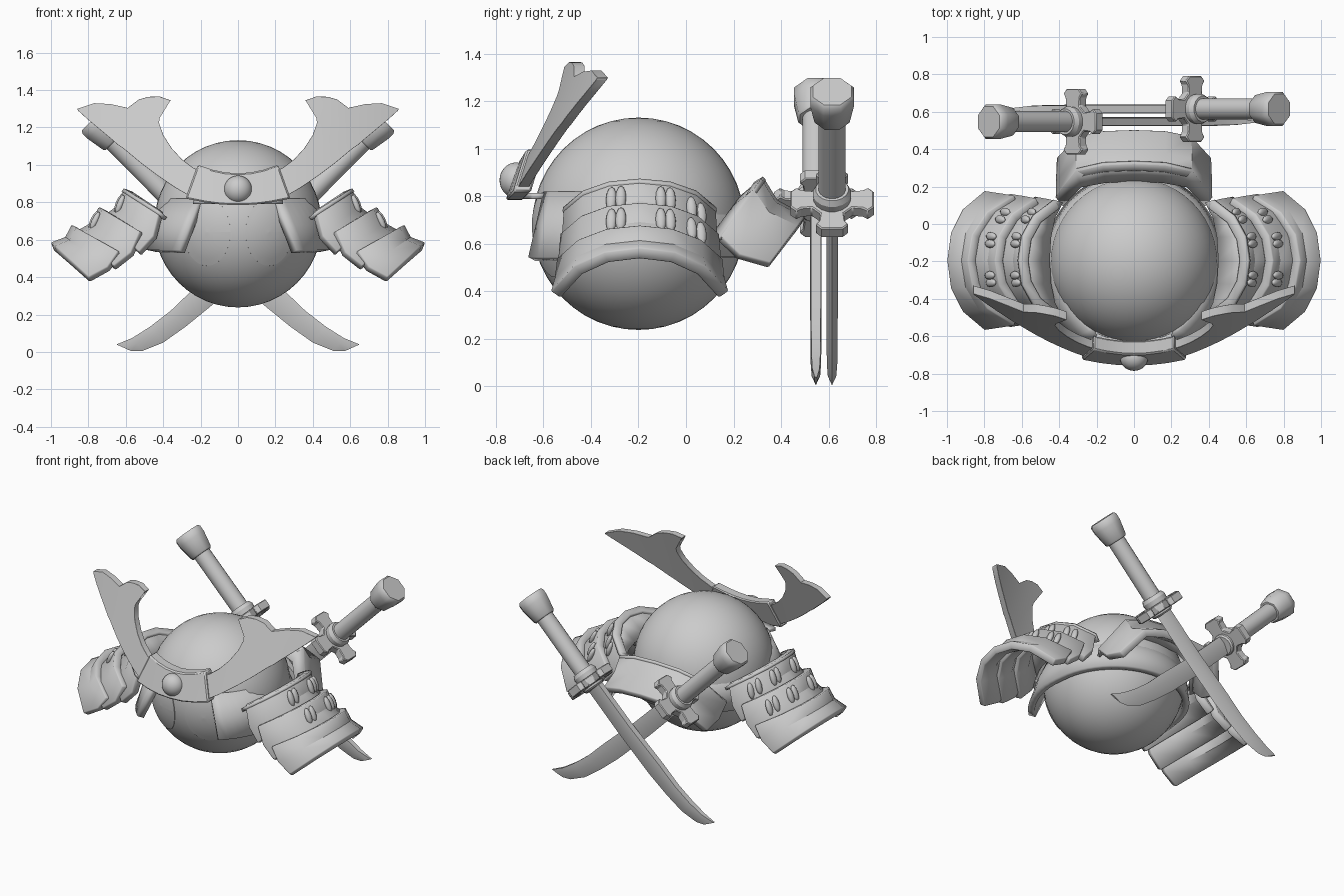
import bpy, bmesh, math
from mathutils import Vector, Matrix

if "Cube" in bpy.data.objects:
    bpy.data.objects.remove(bpy.data.objects["Cube"])

grey = bpy.data.materials.new("plain grey")
grey.diffuse_color = (0.6, 0.6, 0.6, 1)
grey.use_nodes = True
grey.node_tree.nodes["Principled BSDF"].inputs["Base Color"].default_value = grey.diffuse_color
HEAD = Vector((0, -0.2, 0.685))
R = 0.447


def finish(bm, name, angle=30, bevel=0, solid=0, recalc=True):
    if recalc:
        bmesh.ops.recalc_face_normals(bm, faces=bm.faces)
    me = bpy.data.meshes.new(name)
    bm.to_mesh(me)
    bm.free()
    me.materials.append(grey)
    ob = bpy.data.objects.new(name, me)
    bpy.context.collection.objects.link(ob)
    if solid:
        m = ob.modifiers.new("thickness", 'SOLIDIFY')
        m.thickness, m.offset = solid, -1
        m.use_even_offset = True
    if bevel:
        m = ob.modifiers.new("soft edges", 'BEVEL')
        m.width, m.segments, m.limit_method = bevel, 1, 'ANGLE'
        m.angle_limit = math.radians(50)
    bpy.ops.object.select_all(action='DESELECT')
    ob.select_set(True)
    bpy.context.view_layer.objects.active = ob
    bpy.ops.object.shade_smooth_by_angle(angle=math.radians(angle))
    return ob


def sheet(rows, name, outward, **kw):
    """Open grid of points, its front turned along outward(center)."""
    bm = bmesh.new()
    vs = [[bm.verts.new(p) for p in r] for r in rows]
    for a, b in zip(vs, vs[1:]):
        for i in range(len(a) - 1):
            bm.faces.new((a[i], a[i + 1], b[i + 1], b[i]))
    bm.normal_update()
    if sum(f.normal.dot(outward(f.calc_center_median())) for f in bm.faces) < 0:
        bmesh.ops.reverse_faces(bm, faces=bm.faces)
    return finish(bm, name, recalc=False, **kw)


def ball(name, loc, scale, rot=Matrix(), seg=48):
    bm = bmesh.new()
    bmesh.ops.create_uvsphere(bm, u_segments=seg, v_segments=seg // 2, radius=1,
                              matrix=Matrix.Translation(loc) @ rot @ Matrix.Diagonal((*scale, 1)))
    return finish(bm, name, 60)


# head and flush oval eyes
ball("head", HEAD, (R, R, R))
for s in (-1, 1):
    rows = []
    for r in (0.01, 0.2, 0.4, 0.6, 0.8, 0.999, 1):
        row = []
        for i in range(33):
            a = math.tau * i / 32
            x, z = s * 0.165 + 0.125 * r * math.cos(a), 0.64 + 0.18 * r * math.sin(a) - HEAD.z
            lift = -0.002 if r == 1 else 0.004
            row.append((x, HEAD.y - math.sqrt((R + lift) ** 2 - x * x - z * z), z + HEAD.z))
        rows.append(row)
    sheet(rows, "eye", lambda c: c - HEAD, angle=40)

# arched armour plates: each row is (out, z, drop_out, drop_z, half_width)
STATION = (-1, -0.74, -0.4, 0, 0.4, 0.74, 1)


def arch(row, t, frac):
    a = abs(t)
    ks = (0, 0.4, 0.74, 1)
    for i in range(3):
        if a <= ks[i + 1]:
            w = (a - ks[i]) / (ks[i + 1] - ks[i])
            f = frac[i] * (1 - w) + frac[i + 1] * w
            break
    o, z, do, dz, hw = row
    return Vector((o + do * f, t * hw, z + dz * f))


def shoulder_rows(tier):
    A = ((0.61, 0.875), (0.745, 0.775), (0.89, 0.68))[tier]
    B = ((0.73, 0.72), (0.865, 0.645), (1.0, 0.585))[tier]
    k = (0.92, 0.96, 1)[tier]
    drop = (-0.19, -0.22, -0.25)[tier]
    mid = ((A[0] + B[0]) / 2 - 0.022, (A[1] + B[1]) / 2 - 0.018)
    return [(*A, drop, -0.12 - 0.01 * tier, 0.35 * k), (*mid, (drop - 0.2) / 2, -0.16, 0.36 * k),
            (*B, -0.20, -0.185, 0.375 * k)]


SHOULDER_FRAC = (0, 0.1, 0.42, 1)
for s in (-1, 1):
    put = lambda p: Vector((s * p.x, p.y + HEAD.y + 0.005, p.z))
    for tier in range(3):
        rows = shoulder_rows(tier)
        sheet([[put(arch(r, t, SHOULDER_FRAC)) for t in STATION] for r in rows], "shoulder_plate",
              lambda c: Vector((s * 0.6, 0, 0.8)), solid=0.05, bevel=0.006)
        if tier == 0:
            # sloping flange closing the gap to the head
            inner = (0.45, 0.75, -0.07, -0.03, 0.31)
            sheet([[put(arch(r, t, SHOULDER_FRAC)) for t in STATION] for r in (inner, rows[0])],
                  "shoulder_flange", lambda c: Vector((-s * 0.6, 0, 0.8)), solid=0.02)
        if tier == 2:
            continue
        # paired lacing cords lying on the plate
        for y in (-0.30, -0.09, 0.04):
            for off in (-0.02, 0.02):
                t = (y + off - HEAD.y) / rows[1][4]
                a, m, b = (put(arch(r, t, SHOULDER_FRAC)) for r in rows)
                rot = (m - a).to_track_quat('Z', 'Y').to_matrix().to_4x4()
                ball("lacing_cord", a.lerp(m, 0.85) + Vector((s * 0.006, 0, 0.008)),
                     (0.023, 0.018, 0.055), rot, 12)

# rear neck plate with its flange
rear = [(0.324, 0.884, -0.18, -0.25, 0.42), (0.385, 0.785, -0.16, -0.23, 0.42), (0.505, 0.72, -0.15, -0.2, 0.415)]
flange = (0.225, 0.80, -0.13, -0.18, 0.38)
REAR_FRAC = (0, 0.04, 0.22, 1)
rear_put = lambda r: [Vector((p.y, p.x, p.z)) for p in (arch(r, t, REAR_FRAC) for t in STATION)]
sheet([rear_put(r) for r in rear], "rear_neck_plate", lambda c: Vector((0, 0.6, 0.8)), solid=0.05, bevel=0.006)
sheet([rear_put(r) for r in (flange, rear[0])], "rear_flange", lambda c: Vector((0, -0.6, 0.8)), solid=0.02)

# helmet skirt around the head, open at the face and flaring at its front ends
rows = []
for z, r0, flare, start in ((0.82, 0.40, 0.05, 27), (0.68, 0.465, 0.04, 31), (0.545, 0.48, 0.08, 34)):
    row = []
    for i in range(49):
        u = -1 + i / 24
        a = math.radians(90 + u * (180 - start))
        r = r0 + flare * max(0, abs(u) - 0.6) / 0.4
        row.append((r * math.cos(a), HEAD.y + r * math.sin(a), z))
    rows.append(row)
sheet(rows, "helmet_skirt", lambda c: Vector((c.x, c.y - HEAD.y, 0)), solid=0.045)


# curved front crest
def crest_y(x, z):
    return -0.725 + 0.255 * x * x + 0.355 * (z - 0.84)


def crest_slab(name, upper, lower, front, back, bevel):
    n = 6
    bm = bmesh.new()
    lay = []
    for dy in (front, back):
        grid = []
        for (ux, uz), (lx, lz) in zip(upper, lower):
            col = []
            for j in range(n + 1):
                x, z = lx + (ux - lx) * j / n, lz + (uz - lz) * j / n
                col.append(bm.verts.new((x, crest_y(x, z) + dy, z)))
            grid.append(col)
        lay.append(grid)
    m = len(upper)
    for g in lay:
        for i in range(m - 1):
            for j in range(n):
                bm.faces.new((g[i][j], g[i + 1][j], g[i + 1][j + 1], g[i][j + 1]))
    f, b = lay
    rim = [(i, 0) for i in range(m)] + [(m - 1, j) for j in range(1, n + 1)]
    rim += [(i, n) for i in range(m - 2, -1, -1)] + [(0, j) for j in range(n - 1, 0, -1)]
    for (i, j), (k, l) in zip(rim, rim[1:] + rim[:1]):
        bm.faces.new((f[i][j], f[k][l], b[k][l], b[i][j]))
    return finish(bm, name, 30, bevel)


UP = [(0.18, 0.96), (0.24, 0.985), (0.30, 1.03), (0.355, 1.09), (0.40, 1.16), (0.422, 1.225), (0.415, 1.29),
      (0.36, 1.345), (0.42, 1.366), (0.48, 1.364), (0.53, 1.35), (0.59, 1.305), (0.68, 1.325), (0.77, 1.33), (0.86, 1.30)]
LOW = [(0.18, 0.81), (0.27, 0.84), (0.33, 0.875), (0.39, 0.915), (0.44, 0.95), (0.48, 0.98), (0.52, 1.01),
       (0.55, 1.035), (0.58, 1.06), (0.61, 1.085), (0.64, 1.105), (0.68, 1.14), (0.74, 1.19), (0.80, 1.24), (0.855, 1.29)]
for s in (-1, 1):
    crest_slab("crest_wing", [(s * x, z) for x, z in UP], [(s * x, z) for x, z in LOW], 0, 0.045, 0.004)
crest_slab("crest_block",
           [(-0.215, 1.0), (-0.14, 0.975), (-0.07, 0.96), (0, 0.955), (0.07, 0.96), (0.14, 0.975), (0.215, 1.0)],
           [(-0.28, 0.82), (-0.18, 0.80), (-0.09, 0.788), (0, 0.785), (0.09, 0.788), (0.18, 0.80), (0.28, 0.82)],
           -0.015, 0.06, 0.008)
ball("crest_knob", (0, -0.715, 0.868), (0.075, 0.07, 0.075), seg=32)

# brow band joining the crest to the head
sheet([[Vector((0.52 * k * math.sin(a), HEAD.y - 0.49 * k * math.cos(a), 0.815))
        for a in [math.radians(-27 + 54 * i / 10) for i in range(11)]] for k in (0.86, 1.02)],
      "brow_band", lambda c: Vector((0, 0, 1)), solid=0.025)


# crossed swords behind the head: s = side of the handle
def lathe(name, profile, origin, axis, seg):
    rot = axis.to_track_quat('Z', 'Y').to_matrix().to_4x4()
    mat = Matrix.Translation(origin) @ rot @ Matrix.Rotation(math.pi / seg, 4, 'Z')
    bm = bmesh.new()
    rings = [[bm.verts.new(mat @ Vector((r * math.cos(math.tau * i / seg), r * math.sin(math.tau * i / seg), h)))
              for i in range(seg)] for h, r in profile]
    for a, b in zip(rings, rings[1:]):
        for i in range(seg):
            bm.faces.new((a[i], a[i - 1], b[i - 1], b[i]))
    bm.faces.new(rings[0])
    bm.faces.new(rings[-1])
    return finish(bm, name, 50 if seg == 8 else 30)


for s, y in ((1, 0.615), (-1, 0.547)):
    axis = Vector((s * 0.703, 0, 0.711))
    guard = Vector((s * 0.31, y, 0.77))
    lathe("sword_handle", [(0, 0.057), (0.56, 0.057)], guard, axis, 20)
    lathe("sword_collar", [(-0.05, 0.062), (-0.04, 0.072), (0.06, 0.082), (0.085, 0.07)], guard, axis, 16)
    lathe("sword_pommel", [(0.50, 0.072), (0.51, 0.08), (0.61, 0.099), (0.65, 0.099), (0.664, 0.088)], guard, axis, 8)
    # four lobed guard
    rot = Matrix.Translation(guard) @ axis.to_track_quat('Z', 'Y').to_matrix().to_4x4()
    bm = bmesh.new()
    pts = []
    for q in range(4):
        turn = Matrix.Rotation(q * math.pi / 2, 4, 'Z')
        for px, py in ((0.085, -0.05), (0.13, -0.055), (0.15, -0.07), (0.176, -0.045),
                       (0.176, 0.045), (0.15, 0.07), (0.13, 0.055), (0.085, 0.05)):
            pts.append(turn @ Vector((px, py, 0)))
    lo, hi = ([bm.verts.new(rot @ (p + Vector((0, 0, h)))) for p in pts] for h in (-0.028, 0.028))
    bm.faces.new(lo)
    bm.faces.new(hi)
    for i in range(len(pts)):
        bm.faces.new((lo[i], lo[i - 1], hi[i - 1], hi[i]))
    finish(bm, "sword_guard", 30, 0.005)
    # curved single edged blade: spine, cutting edge, half thickness
    bm = bmesh.new()
    rings = []
    for ux, uz, lx, lz, th in ((0.265, 0.81, 0.345, 0.72, 0.024), (0.0, 0.55, 0.095, 0.47, 0.024),
                               (-0.24, 0.335, -0.145, 0.245, 0.024), (-0.36, 0.22, -0.28, 0.135, 0.023),
                               (-0.47, 0.135, -0.40, 0.05, 0.022), (-0.565, 0.075, -0.51, 0.006, 0.018),
                               (-0.65, 0.04, -0.57, 0.004, 0.006)):
        u, l = Vector((s * ux, y, uz)), Vector((s * lx, y, lz))
        m = u.lerp(l, 0.45)
        d = Vector((0, th, 0))
        rings.append([bm.verts.new(p) for p in (u - d * 0.85, u + d * 0.85, m + d, l, m - d)])
    for a, b in zip(rings, rings[1:]):
        for i in range(5):
            bm.faces.new((a[i], a[i - 1], b[i - 1], b[i]))
    bm.faces.new(rings[0])
    bm.faces.new(rings[-1])
    finish(bm, "sword_blade", 25)
